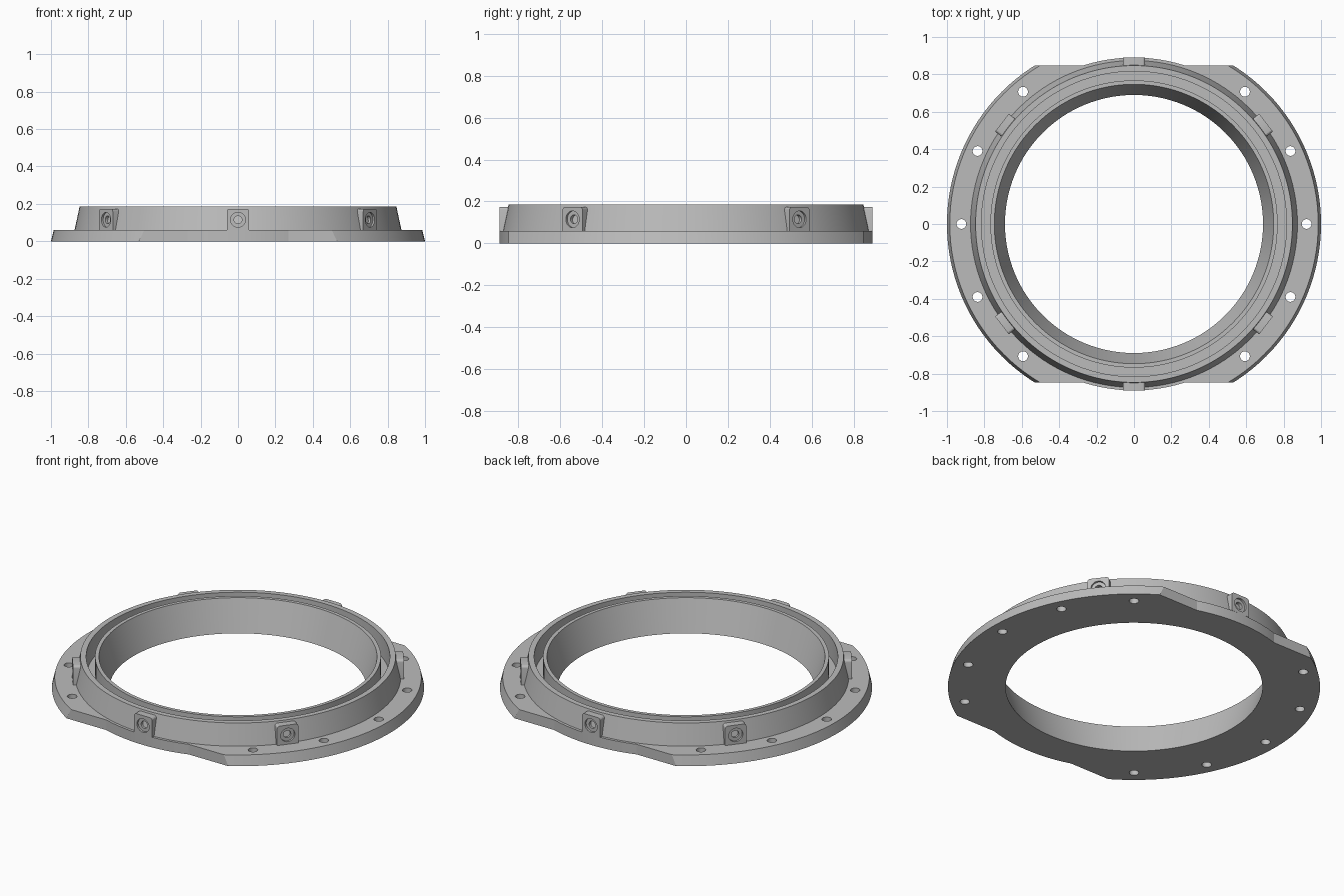
import bpy, bmesh, math
from mathutils import Matrix, Vector

if "Cube" in bpy.data.objects:
    bpy.data.objects.remove(bpy.data.objects["Cube"])

SEGMENTS = 128
FLANGE_TOP = 0.06
FLAT_Y = 0.848
BOSS_FACE = 0.89
BOSS_Z = 0.115

grey = bpy.data.materials.new("plain grey")
grey.use_nodes = True
grey.diffuse_color = (0.5, 0.5, 0.5, 1)
grey.node_tree.nodes["Principled BSDF"].inputs["Base Color"].default_value = (0.5, 0.5, 0.5, 1)


def make_object(name, bm):
    bmesh.ops.recalc_face_normals(bm, faces=bm.faces)
    mesh = bpy.data.meshes.new(name)
    bm.to_mesh(mesh)
    bm.free()
    mesh.materials.append(grey)
    obj = bpy.data.objects.new(name, mesh)
    bpy.context.collection.objects.link(obj)
    return obj


def select_only(obj):
    bpy.ops.object.select_all(action="DESELECT")
    obj.select_set(True)
    bpy.context.view_layer.objects.active = obj


def smooth(obj):
    select_only(obj)
    bpy.ops.object.shade_smooth_by_angle(angle=math.radians(20))


def lathe(profile):
    """Revolve a closed (radius, height) profile around z."""
    bm = bmesh.new()
    rings = []
    for i in range(SEGMENTS):
        a = math.tau * i / SEGMENTS
        rings.append([bm.verts.new((r * math.cos(a), r * math.sin(a), z)) for r, z in profile])
    for i, ring in enumerate(rings):
        after = rings[(i + 1) % SEGMENTS]
        for j in range(len(profile)):
            k = (j + 1) % len(profile)
            bm.faces.new((ring[j], after[j], after[k], ring[k]))
    return bm


def add_cylinder(bm, radius, depth, matrix):
    bmesh.ops.create_cone(bm, cap_ends=True, segments=32, radius1=radius,
                          radius2=radius, depth=depth, matrix=matrix)


def cut(obj, cutter):
    cutter.hide_render = True
    mod = obj.modifiers.new("cut", "BOOLEAN")
    mod.operation = "DIFFERENCE"
    mod.solver = "EXACT"
    mod.object = cutter
    select_only(obj)
    bpy.ops.object.modifier_apply(modifier=mod.name)
    bpy.data.objects.remove(cutter)


# Ring body: tapered bore, inner lip, deep groove, tapered outer wall and round foot
ring = make_object("ring_body", lathe([
    (0.69, 0), (0.747, 0.185), (0.768, 0.185), (0.768, FLANGE_TOP),
    (0.816, FLANGE_TOP), (0.816, 0.185), (0.847, 0.185),
    (0.874, FLANGE_TOP), (0.89, FLANGE_TOP), (0.89, 0)]))
smooth(ring)

# Mounting flange: tapered rim, trimmed flat at the front and back
bm = lathe([(0.89, 0), (0.89, FLANGE_TOP), (0.985, FLANGE_TOP), (1.0, 0)])
for side in (-1, 1):
    result = bmesh.ops.bisect_plane(
        bm, geom=bm.verts[:] + bm.edges[:] + bm.faces[:],
        plane_co=(0, side * FLAT_Y, 0), plane_no=(0, side, 0), clear_outer=True)
    edges = [e for e in result["geom_cut"] if isinstance(e, bmesh.types.BMEdge)]
    bmesh.ops.holes_fill(bm, edges=edges, sides=0)
flange = make_object("mounting_flange", bm)

# Bolt holes through the flange
bm = bmesh.new()
for base in (0, 180):
    for step in (-50, -25, 0, 25, 50):
        a = math.radians(base + step)
        add_cylinder(bm, 0.026, 0.3, Matrix.Translation(
            (0.923 * math.cos(a), 0.923 * math.sin(a), 0)))
cut(flange, make_object("bolt_hole_cutter", bm))
smooth(flange)


def make_boss(name, degrees):
    """Block with rounded top corners and a counterbored blind hole."""
    outline = [(-0.06, FLANGE_TOP), (0.06, FLANGE_TOP)]
    corner = 0.016
    for side, start in ((1, 0), (-1, 90)):
        for i in range(5):
            a = math.radians(start + i * 22.5)
            outline.append((side * (0.06 - corner) + corner * math.cos(a),
                            0.174 - corner + corner * math.sin(a)))
    bm = bmesh.new()
    face = bm.faces.new([bm.verts.new((x, -0.835, z)) for x, z in outline])
    moved = bmesh.ops.extrude_face_region(bm, geom=[face])["geom"]
    bmesh.ops.translate(bm, vec=Vector((0, 0.835 - BOSS_FACE, 0)),
                        verts=[v for v in moved if isinstance(v, bmesh.types.BMVert)])
    boss = make_object(name, bm)
    for radius, depth in ((0.04, 0.012), (0.021, 0.035)):
        bm = bmesh.new()
        add_cylinder(bm, radius, depth * 2, Matrix.Translation((0, -BOSS_FACE, BOSS_Z))
                     @ Matrix.Rotation(math.pi / 2, 4, "X"))
        cut(boss, make_object("screw_hole_cutter", bm))
    boss.data.transform(Matrix.Rotation(math.radians(degrees + 90), 4, "Z"))
    smooth(boss)


# Six screw bosses around the outer wall
for name, degrees in (("front", -90), ("back", 90), ("front_left", -37.5),
                      ("front_right", 217.5), ("back_left", 37.5), ("back_right", 142.5)):
    make_boss(name + "_screw_boss", degrees)
